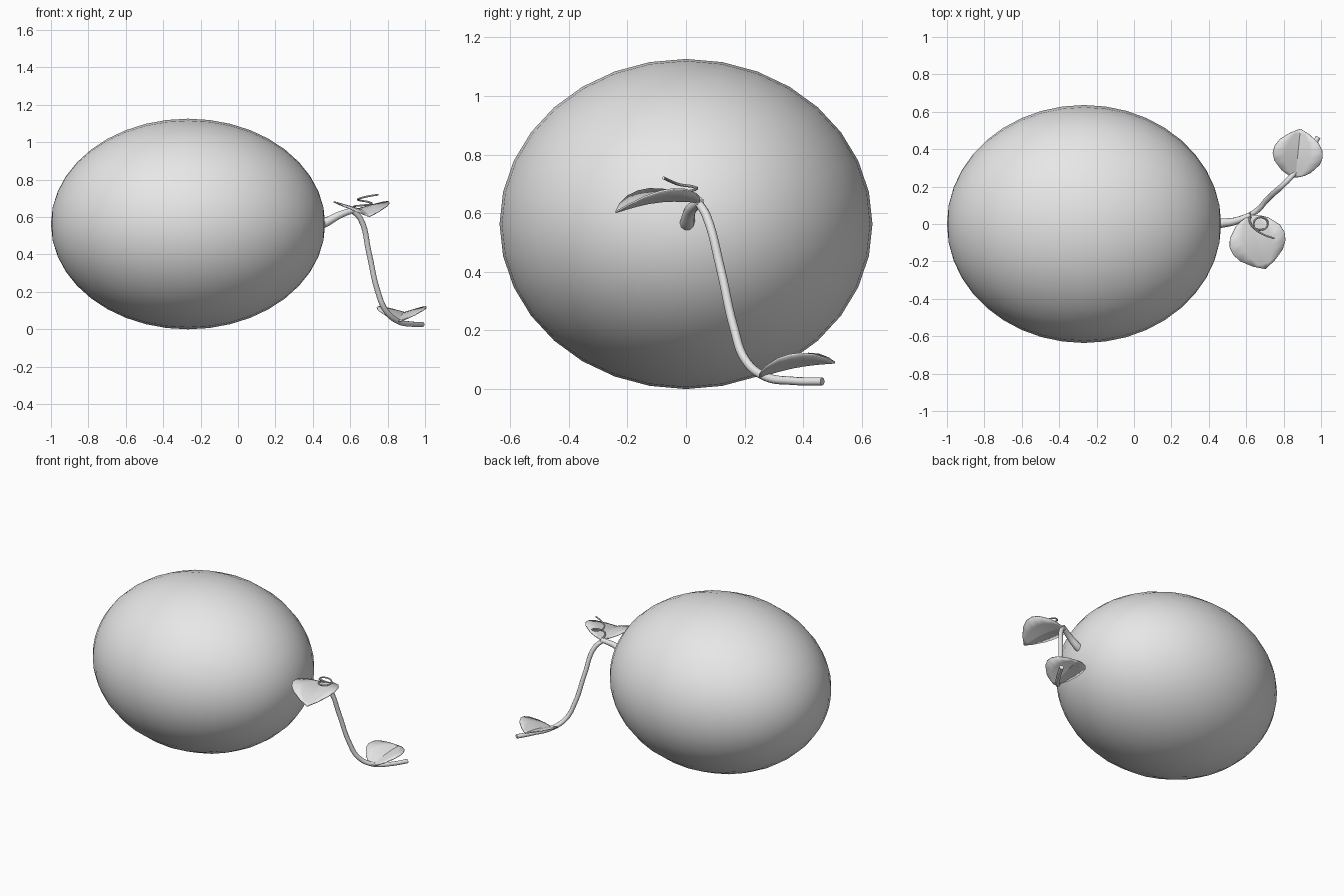
import bpy, bmesh, math
from mathutils import Vector

cube = bpy.data.objects.get("Cube")
if cube:
    bpy.data.objects.remove(cube, do_unlink=True)

grey = bpy.data.materials.new("light_grey")
grey.use_nodes = True
grey.diffuse_color = (0.8, 0.8, 0.8, 1)
grey.node_tree.nodes["Principled BSDF"].inputs["Base Color"].default_value = (0.8, 0.8, 0.8, 1)


def finish(obj, angle=40):
    obj.data.materials.append(grey)
    bpy.ops.object.select_all(action='DESELECT')
    obj.select_set(True)
    bpy.context.view_layer.objects.active = obj
    bpy.ops.object.shade_smooth_by_angle(angle=math.radians(angle))


def tube(name, points, sides, steps):
    """Round tapered tube through points given as (x, y, z, radius)."""
    curve = bpy.data.curves.new(name, 'CURVE')
    curve.dimensions = '3D'
    curve.bevel_depth = 1
    curve.bevel_resolution = sides // 4
    curve.resolution_u = steps
    curve.use_fill_caps = True
    spline = curve.splines.new('BEZIER')
    spline.bezier_points.add(len(points) - 1)
    for p, (x, y, z, r) in zip(spline.bezier_points, points):
        p.co = (x, y, z)
        p.radius = r
        p.handle_left_type = p.handle_right_type = 'AUTO'
    obj = bpy.data.objects.new(name, curve)
    bpy.context.collection.objects.link(obj)
    bpy.ops.object.select_all(action='DESELECT')
    obj.select_set(True)
    bpy.context.view_layer.objects.active = obj
    bpy.ops.object.convert(target='MESH')
    finish(bpy.context.view_layer.objects.active)


# Half width of a leaf along its midrib
OUTLINE = [(0, .012), (.05, .055), (.12, .09), (.3, .138), (.45, .152),
           (.6, .145), (.75, .117), (.9, .06), (1, .002)]


def leaf(name, base, tip, arch, scale, fold):
    """Broad leaf, creased along the midrib with both halves raised."""
    base, tip = Vector(base), Vector(tip)
    side = (tip - base).cross(Vector((0, 0, 1))).normalized()
    bm = bmesh.new()
    rows = []
    for u, w in OUTLINE:
        mid = base.lerp(tip, u) + Vector((0, 0, arch * math.sin(math.pi * u)))
        row = []
        for s in (-1, -.5, 0, .5, 1):
            offset = s * w * scale
            lift = fold * abs(offset)
            row.append(bm.verts.new(mid + side * offset + Vector((0, 0, lift))))
        rows.append(row)
    for a, b in zip(rows, rows[1:]):
        for i in range(4):
            bm.faces.new((a[i], a[i + 1], b[i + 1], b[i]))
    bmesh.ops.recalc_face_normals(bm, faces=bm.faces)
    mesh = bpy.data.meshes.new(name)
    bm.to_mesh(mesh)
    bm.free()
    obj = bpy.data.objects.new(name, mesh)
    bpy.context.collection.objects.link(obj)
    solid = obj.modifiers.new("thickness", 'SOLIDIFY')
    solid.thickness = 0.006
    solid.offset = 0
    finish(obj, 25)


# Melon body, poles along x
bpy.ops.mesh.primitive_uv_sphere_add(segments=32, ring_count=20, radius=1)
body = bpy.context.object
body.name = body.data.name = "melon_body"
for v in body.data.vertices:
    x, y, z = v.co
    v.co = (-.267 + .733 * z, .636 * y, .563 + .563 * x)
finish(body, 60)

# Stem and trailing vine
tube("stem", [(.42, 0, .55, .026), (.47, .005, .572, .025), (.54, .015, .61, .02),
              (.625, .048, .64, .015)], 12, 6)
tube("vine", [(.61, .042, .637, .014), (.655, .07, .59, .015), (.70, .118, .41, .015),
              (.745, .163, .21, .015), (.79, .202, .1, .015), (.855, .27, .043, .015),
              (.925, .365, .028, .014), (.985, .465, .026, .014)], 12, 6)

# Leaves
leaf("upper_leaf", (.622, .045, .638), (.702, -.24, .603), .018, 1, .28)
leaf("lower_leaf", (.863, .25, .042), (.89, .508, .09), .01, .88, .32)

# Curled tendril
path = [(.62, .055, .64), (.62, .01, .657), (.66, -.03, .662), (.712, -.01, .67),
        (.70, .03, .68), (.65, .025, .69), (.645, -.02, .697), (.69, -.055, .71),
        (.75, -.077, .72)]
tube("tendril", [(*p, .005) for p in path], 8, 6)
